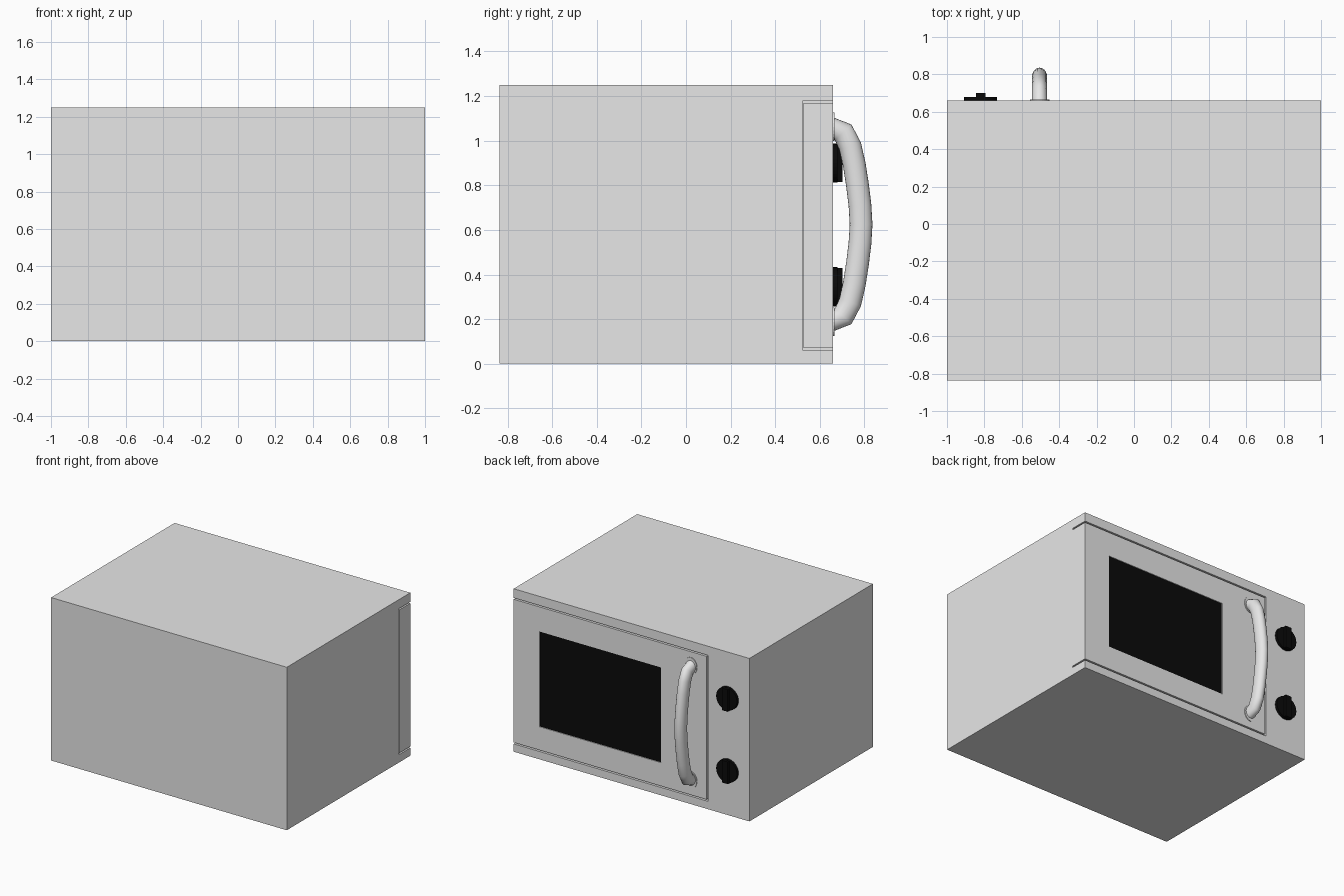
import bpy, bmesh, math
from mathutils import Vector, Matrix

if "Cube" in bpy.data.objects:
    bpy.data.objects.remove(bpy.data.objects["Cube"])


def material(name, v):
    m = bpy.data.materials.new(name)
    m.diffuse_color = (v, v, v, 1)
    m.use_nodes = True
    m.node_tree.nodes["Principled BSDF"].inputs["Base Color"].default_value = m.diffuse_color
    return m


GREY = material("light grey", 0.8)
BLACK = material("black", 0.003)
FRONT = 0.66      # y of the door side
MID = 0.625       # mid height


def make(name, bm, *mats):
    bmesh.ops.recalc_face_normals(bm, faces=bm.faces)
    me = bpy.data.meshes.new(name)
    bm.to_mesh(me)
    bm.free()
    ob = bpy.data.objects.new(name, me)
    bpy.context.collection.objects.link(ob)
    for m in mats:
        me.materials.append(m)
    return ob


def add_box(bm, lo, hi):
    lo, hi = Vector(lo), Vector(hi)
    mat = Matrix.Translation((lo + hi) / 2) @ Matrix.Diagonal((*(hi - lo), 1))
    bmesh.ops.create_cube(bm, size=1, matrix=mat)


def add_disc(bm, centre, rx, rz, depth, sides):
    mat = (Matrix.Translation(centre) @ Matrix.Diagonal((rx, 1, rz, 1))
           @ Matrix.Rotation(math.pi / 2, 4, 'X'))
    bmesh.ops.create_cone(bm, cap_ends=True, segments=sides, radius1=1,
                          radius2=1, depth=depth, matrix=mat)


def select_only(ob):
    bpy.ops.object.select_all(action='DESELECT')
    ob.select_set(True)
    bpy.context.view_layer.objects.active = ob


# Cabinet with a recess for the door
bm = bmesh.new()
add_box(bm, (-1, -0.837, 0), (1, FRONT, 1.25))
body = make("cabinet", bm, GREY)
bm = bmesh.new()
add_box(bm, (-0.65, 0.525, 0.06), (1.2, 0.9, 1.18))
cutter = make("door_recess_cutter", bm, GREY)
cutter.hide_render = True
mod = body.modifiers.new("recess", 'BOOLEAN')
mod.operation, mod.solver, mod.object = 'DIFFERENCE', 'EXACT', cutter
select_only(body)
bpy.ops.object.modifier_apply(modifier="recess")
bpy.data.objects.remove(cutter)

# Door with an inset dark window
bm = bmesh.new()
add_box(bm, (-0.638, 0.526, 0.071), (1, FRONT, 1.169))
bm.faces.ensure_lookup_table()
face = max(bm.faces, key=lambda f: f.calc_center_median().y)
bmesh.ops.inset_region(bm, faces=[face], thickness=0.1)
for v in face.verts:
    v.co.x = 0.78 if v.co.x > 0.2 else -0.25
    v.co.z = 0.98 if v.co.z > MID else 0.25
pane = bmesh.ops.extrude_discrete_faces(bm, faces=[face])["faces"][0]
for v in pane.verts:
    v.co.y -= 0.006
pane.material_index = 1
make("door", bm, GREY, BLACK)

# Bowed handle: oval section swept along a mirrored path
half = [(0.655, 1.06), (0.705, 1.037), (0.736, 0.975), (0.755, 0.89),
        (0.769, 0.80), (0.780, 0.71)]
path = half + [(0.785, MID)] + [(y, 2 * MID - z) for y, z in reversed(half)]
pts = [Vector((-0.505, y, z)) for y, z in path]
SIDES = 20
bm = bmesh.new()
rings = []
for i, p in enumerate(pts):
    t = (pts[min(i + 1, len(pts) - 1)] - pts[max(i - 1, 0)]).normalized()
    n = t.cross(Vector((1, 0, 0)))
    ring = []
    for k in range(SIDES):
        a = 2 * math.pi * k / SIDES
        ring.append(bm.verts.new(p + Vector((0.041 * math.cos(a), 0, 0))
                                 + n * 0.051 * math.sin(a)))
    rings.append(ring)
for r, s in zip(rings, rings[1:]):
    for k in range(SIDES):
        j = (k + 1) % SIDES
        bm.faces.new((r[k], r[j], s[j], s[k]))
bm.faces.new(rings[0])
bm.faces.new(rings[-1])
# keep the ends on the door surface
for v in rings[0] + rings[-1]:
    v.co.y = 0.655
handle = make("handle", bm, GREY)
select_only(handle)
bpy.ops.object.shade_smooth_by_angle(angle=math.radians(50))

# Handle foot plates and control knobs, top and bottom
for label, z_foot, z_knob in (("upper", 1.062, 0.90), ("lower", 0.188, 0.345)):
    bm = bmesh.new()
    add_disc(bm, (-0.505, FRONT + 0.002, z_foot), 0.052, 0.064, 0.006, 24)
    make(label + "_handle_foot", bm, GREY)
    bm = bmesh.new()
    add_disc(bm, (-0.82, FRONT + 0.009, z_knob), 0.088, 0.088, 0.022, 32)
    add_box(bm, (-0.845, FRONT + 0.01, z_knob - 0.085),
            (-0.795, FRONT + 0.041, z_knob + 0.085))
    make(label + "_knob", bm, BLACK)
